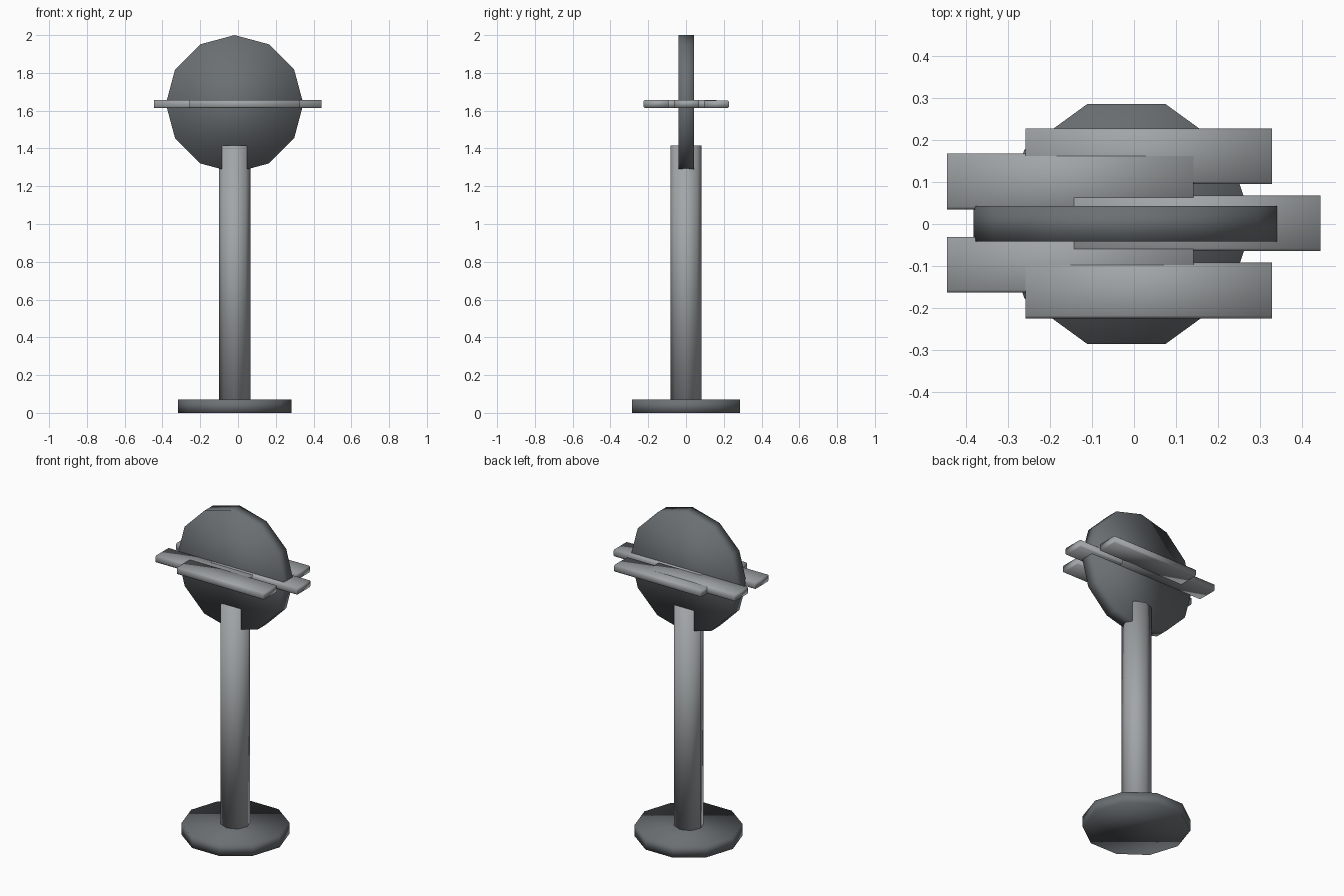
import bpy
import bmesh
from math import radians
from mathutils import Matrix, Vector

cube = bpy.data.objects.get("Cube")
if cube:
    bpy.data.objects.remove(cube, do_unlink=True)


def material(name, colour):
    mat = bpy.data.materials.new(name)
    mat.use_nodes = True
    mat.diffuse_color = colour
    mat.node_tree.nodes["Principled BSDF"].inputs["Base Color"].default_value = colour
    return mat


light_grey = material("light grey metal", (0.36, 0.38, 0.39, 1))
dark_grey = material("dark grey metal", (0.145, 0.16, 0.17, 1))


def finish(name, bm, mat):
    """Turn a bmesh into a fully smooth shaded object."""
    mesh = bpy.data.meshes.new(name)
    for face in bm.faces:
        face.smooth = True
    bm.to_mesh(mesh)
    bm.free()
    mesh.materials.append(mat)
    obj = bpy.data.objects.new(name, mesh)
    bpy.context.collection.objects.link(obj)
    return obj


def prism(name, sides, radius, depth, centre, mat, turn=Matrix()):
    """Regular prism with a corner on its local +x axis."""
    bm = bmesh.new()
    bmesh.ops.create_cone(bm, cap_ends=True, segments=sides, radius1=radius,
                          radius2=radius, depth=depth)
    # put the first corner exactly on +x
    first = max(bm.verts, key=lambda v: v.co.x).co
    angle = Vector((1, 0)).angle_signed(first.xy)
    bm.transform(Matrix.Translation(centre) @ turn @ Matrix.Rotation(angle, 4, "Z"))
    return finish(name, bm, mat)


def slat(name, x, y, z):
    """Flat plank along x with slightly eased long edges."""
    bm = bmesh.new()
    bmesh.ops.create_cube(bm, size=1)
    bm.transform(Matrix.Translation((x, y, z)) @ Matrix.Diagonal((0.586, 0.132, 0.042, 1)))
    long_edges = [e for e in bm.edges
                  if abs(e.verts[0].co.x - e.verts[1].co.x) > 0.1]
    bmesh.ops.bevel(bm, geom=long_edges, offset=0.006, segments=1, affect="EDGES")
    return finish(name, bm, light_grey)


AXIS_X = -0.018

# Foot and pole
prism("base", 10, 0.3, 0.07, (AXIS_X, 0, 0.035), dark_grey)
prism("pole", 8, 0.083, 1.375, (AXIS_X, 0, 0.7275), light_grey)

# Upright round sign
prism("sign_disc", 12, 0.364, 0.084, (AXIS_X, 0.001, 1.636), dark_grey,
      Matrix.Rotation(radians(90), 4, "X"))

# Staggered slats through the sign, minutely stepped where they overlap
slat("slat_back", 0.035, 0.161, 1.634)
slat("slat_middle_back", -0.152, 0.101, 1.635)
slat("slat_centre", 0.15, 0.002, 1.636)
slat("slat_middle_front", -0.152, -0.097, 1.635)
slat("slat_front", 0.035, -0.158, 1.636)
